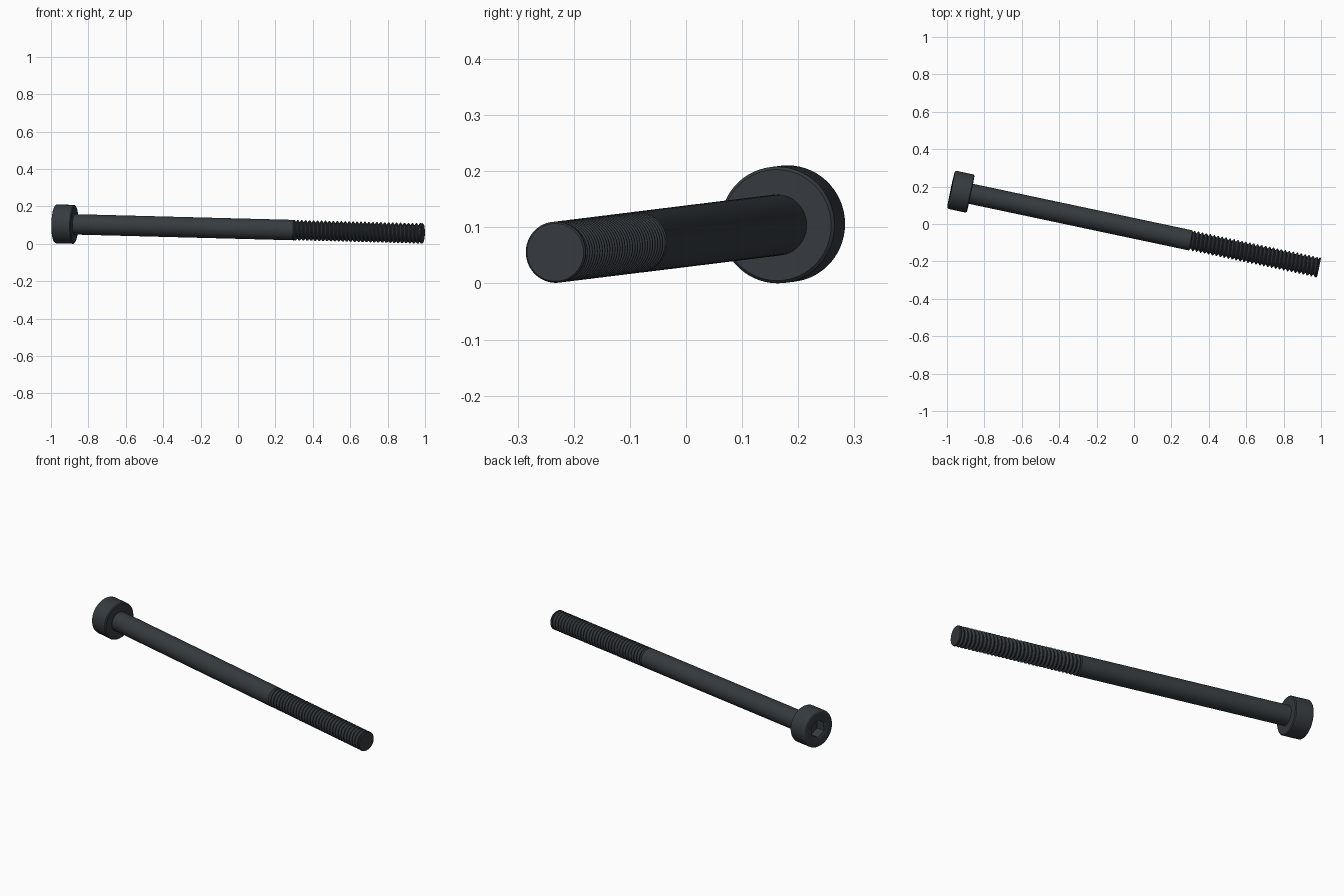
import bpy, bmesh
from math import sin, cos, pi, radians
from mathutils import Vector

cube = bpy.data.objects.get("Cube")
if cube:
    bpy.data.objects.remove(cube, do_unlink=True)

# Axis of the bolt, running from the head face to the tip
HEAD_TOP = Vector((-0.9785, 0.184, 0.1068))
TIP = Vector((0.9885, -0.233, 0.0555))
AXIS = TIP - HEAD_TOP
LENGTH = AXIS.length
HEAD_R, HEAD_H = 0.104, 0.107
SHANK_R, ROOT_R, CORE_R = 0.0545, 0.0435, 0.042
THREAD_START = 1.309
PITCH = 0.0216

steel = bpy.data.materials.new("dark steel")
steel.use_nodes = True
COLOUR = (0.036, 0.044, 0.051, 1)
steel.diffuse_color = COLOUR
steel.node_tree.nodes["Principled BSDF"].inputs["Base Color"].default_value = COLOUR


def finish(name, bm):
    """Clean the mesh, aim its local x along the bolt axis and shade it."""
    bmesh.ops.remove_doubles(bm, verts=bm.verts, dist=1e-5)
    bmesh.ops.recalc_face_normals(bm, faces=bm.faces)
    mesh = bpy.data.meshes.new(name)
    bm.to_mesh(mesh)
    bm.free()
    mesh.materials.append(steel)
    obj = bpy.data.objects.new(name, mesh)
    bpy.context.collection.objects.link(obj)
    obj.location = HEAD_TOP
    obj.rotation_euler = AXIS.to_track_quat('X', 'Z').to_euler()
    bpy.ops.object.select_all(action='DESELECT')
    obj.select_set(True)
    bpy.context.view_layer.objects.active = obj
    bpy.ops.object.shade_smooth_by_angle(angle=radians(30))


def ring_point(x, r, a):
    return (x, r * cos(a), r * sin(a))


def lathe(name, profile, segs=60):
    """Revolve (x, radius, is_hex) rows about local x; cap both ends."""
    bm = bmesh.new()
    rings = []
    for x, r, is_hex in profile:
        ring = []
        for i in range(segs):
            a = 2 * pi * i / segs + pi / 2
            # Hexagonal rows shrink to the flats between their six corners
            off = (2 * pi * i / segs) % (pi / 3) - pi / 6
            rad = r * cos(pi / 6) / cos(off) if is_hex else r
            ring.append(bm.verts.new(ring_point(x, rad, a)))
        rings.append(ring)
    for lo, hi in zip(rings, rings[1:]):
        for i in range(segs):
            j = (i + 1) % segs
            bm.faces.new((lo[i], lo[j], hi[j], hi[i]))
    bm.faces.new(rings[0])
    bm.faces.new(rings[-1])
    finish(name, bm)


# Cylinder head with rounded rim, small base chamfer and hexagonal socket
FILLET = 0.011
rim = [(FILLET * (1 - sin(t)), HEAD_R - FILLET * (1 - cos(t)), False)
       for t in (pi / 2 * (1 - k / 4) for k in range(5))]
lathe("socket_head",
      [(0.056, 0.049, True), (0.004, 0.049, True), (0, 0.053, False)] + rim +
      [(HEAD_H - 0.005, HEAD_R, False), (HEAD_H, HEAD_R - 0.005, False),
       (HEAD_H, SHANK_R * 0.9, False)])

# Plain shank, thread core and bevelled tip
lathe("shank",
      [(HEAD_H - 0.01, SHANK_R, False), (THREAD_START, SHANK_R, False),
       (THREAD_START + 0.006, CORE_R, False), (LENGTH - 0.01, CORE_R, False),
       (LENGTH - 0.008, SHANK_R, False), (LENGTH - 0.004, SHANK_R, False),
       (LENGTH, 0.0515, False)])


# Right-handed helical thread, trimmed flat at both ends
def thread(name, start, end, steps=40):
    bm = bmesh.new()
    section = [(0, ROOT_R), (0.12, ROOT_R), (0.48, SHANK_R), (0.64, SHANK_R)]
    turns = int((end - start) / PITCH) + 3
    rows = []
    for i in range(turns * steps):
        a = 2 * pi * i / steps
        base = start - PITCH + PITCH * i / steps
        rows.append([bm.verts.new(ring_point(
            min(max(base + o * PITCH, start), end), r, a)) for o, r in section])
    for i in range(len(rows) - steps - 1):
        # Each row closes onto the same angle one turn later
        near = rows[i] + [rows[i + steps][0]]
        far = rows[i + 1] + [rows[i + 1 + steps][0]]
        for k in range(len(section)):
            quad = (near[k], far[k], far[k + 1], near[k + 1])
            if len({round(v.co.x, 6) for v in quad}) > 1:
                bm.faces.new(quad)
    bmesh.ops.delete(bm, geom=[v for v in bm.verts if not v.link_faces],
                     context='VERTS')
    finish(name, bm)


thread("screw_thread", THREAD_START, LENGTH - 0.007)
